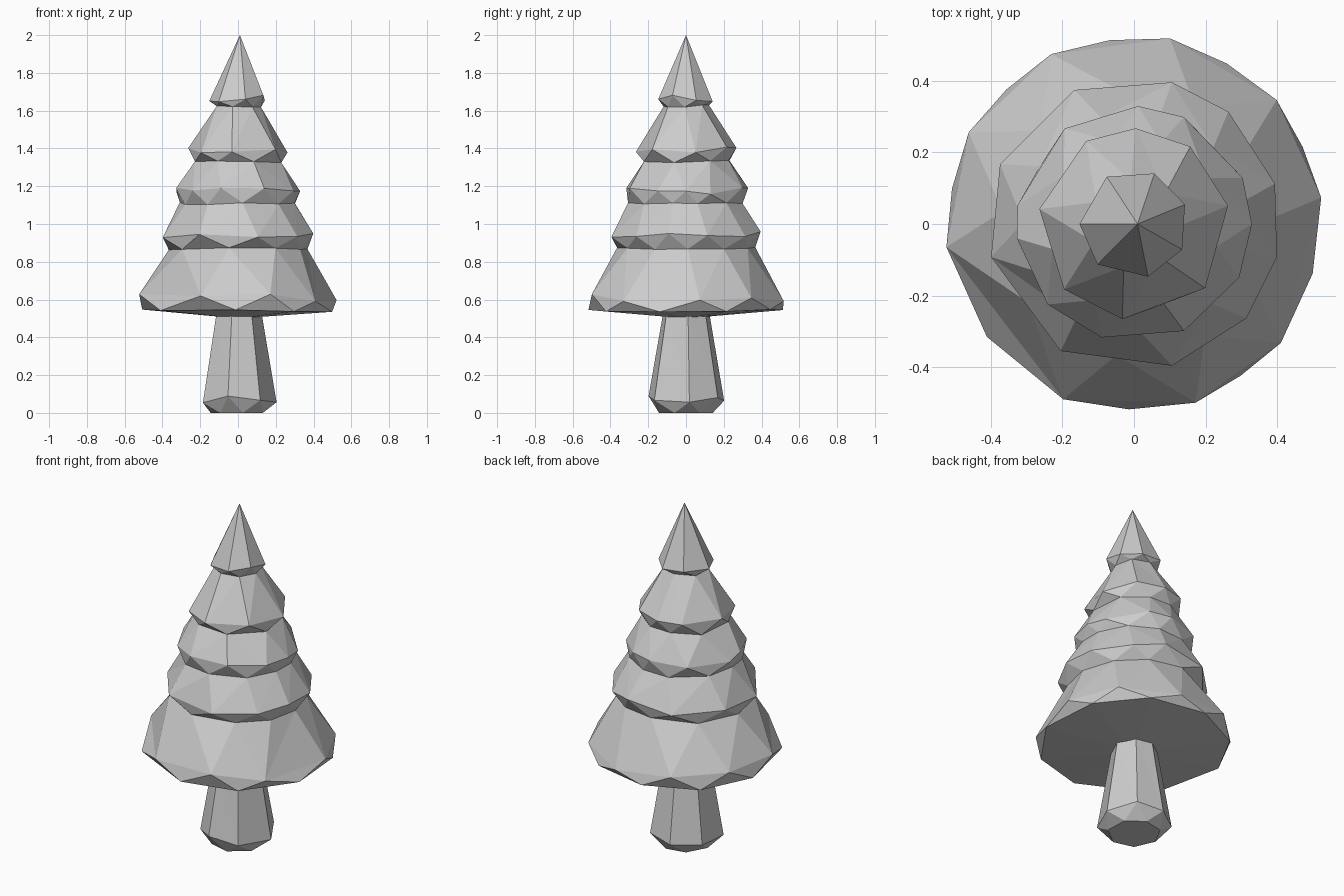
import bpy, bmesh, math, random

if "Cube" in bpy.data.objects:
    bpy.data.objects.remove(bpy.data.objects["Cube"])

random.seed(4)


def ring(bm, angles, r, z, wobble=0.0):
    """Ring of vertices at the given angles, with a slight height wobble."""
    out = []
    for a in angles:
        t = math.radians(a)
        dz = random.uniform(-wobble, wobble)
        out.append((a, bm.verts.new((r * math.cos(t), r * math.sin(t), z + dz))))
    return out


def midpoints(angles):
    nxt = angles[1:] + [angles[0] + 360]
    return [(a + b) / 2 for a, b in zip(angles, nxt)]


def stitch(bm, a, b):
    """Triangle strip between two rings that may differ in side count."""
    a = a + [(a[0][0] + 360, a[0][1])]
    b = b + [(b[0][0] + 360, b[0][1])]
    i = j = 0
    while i < len(a) - 1 or j < len(b) - 1:
        step_a = j == len(b) - 1 or (i < len(a) - 1 and a[i + 1][0] < b[j + 1][0])
        if step_a:
            bm.faces.new((a[i][1], a[i + 1][1], b[j][1]))
            i += 1
        else:
            bm.faces.new((a[i][1], b[j + 1][1], b[j][1]))
            j += 1


def fan(bm, loop, point):
    c = bm.verts.new(point)
    for k in range(len(loop)):
        bm.faces.new((loop[k][1], loop[(k + 1) % len(loop)][1], c))


def finish(bm, name):
    bmesh.ops.recalc_face_normals(bm, faces=bm.faces[:])
    me = bpy.data.meshes.new(name)
    bm.to_mesh(me)
    bm.free()
    bpy.context.collection.objects.link(bpy.data.objects.new(name, me))


# Foliage tiers: rim corner angles, rim radius, rim z, lower radius, lower z
tiers = [
    ([21, 68, 120, 180, 228, 285, 332], 0.152, 1.665, 0.122, 1.625),
    ([11, 54, 89, 120, 171, 223, 263, 318], 0.267, 1.39, 0.238, 1.33),
    ([0, 23, 65, 88, 126, 171, 187, 223, 254, 295, 333], 0.329, 1.175, 0.308, 1.11),
    ([16, 50, 75, 114, 156, 193, 240, 285, 320, 347], 0.409, 0.94, 0.368, 0.87),
    ([8, 41, 79, 116, 151, 187, 248, 289, 321], 0.527, 0.61, 0.517, 0.54),
]
bm = bmesh.new()
prev = None
for angles, r, z, r_low, z_low in tiers:
    rim = ring(bm, angles, r, z, 0.02)
    if prev is None:
        fan(bm, rim, (0.01, 0, 2))
    else:
        stitch(bm, prev, rim)
    prev = ring(bm, midpoints(angles), r_low, z_low, 0.008)
    stitch(bm, rim, prev)
fan(bm, prev, (0, 0, 0.5))
finish(bm, "foliage")

# Trunk: tapered, with a chamfered foot
bm = bmesh.new()
angles = [5, 55, 100, 150, 205, 255, 305]
top = ring(bm, angles, 0.125, 0.53)
foot = ring(bm, angles, 0.205, 0.07, 0.02)
base = ring(bm, midpoints(angles), 0.145, 0.0)
stitch(bm, top, foot)
stitch(bm, foot, base)
fan(bm, base, (0, 0, 0))
finish(bm, "trunk")
